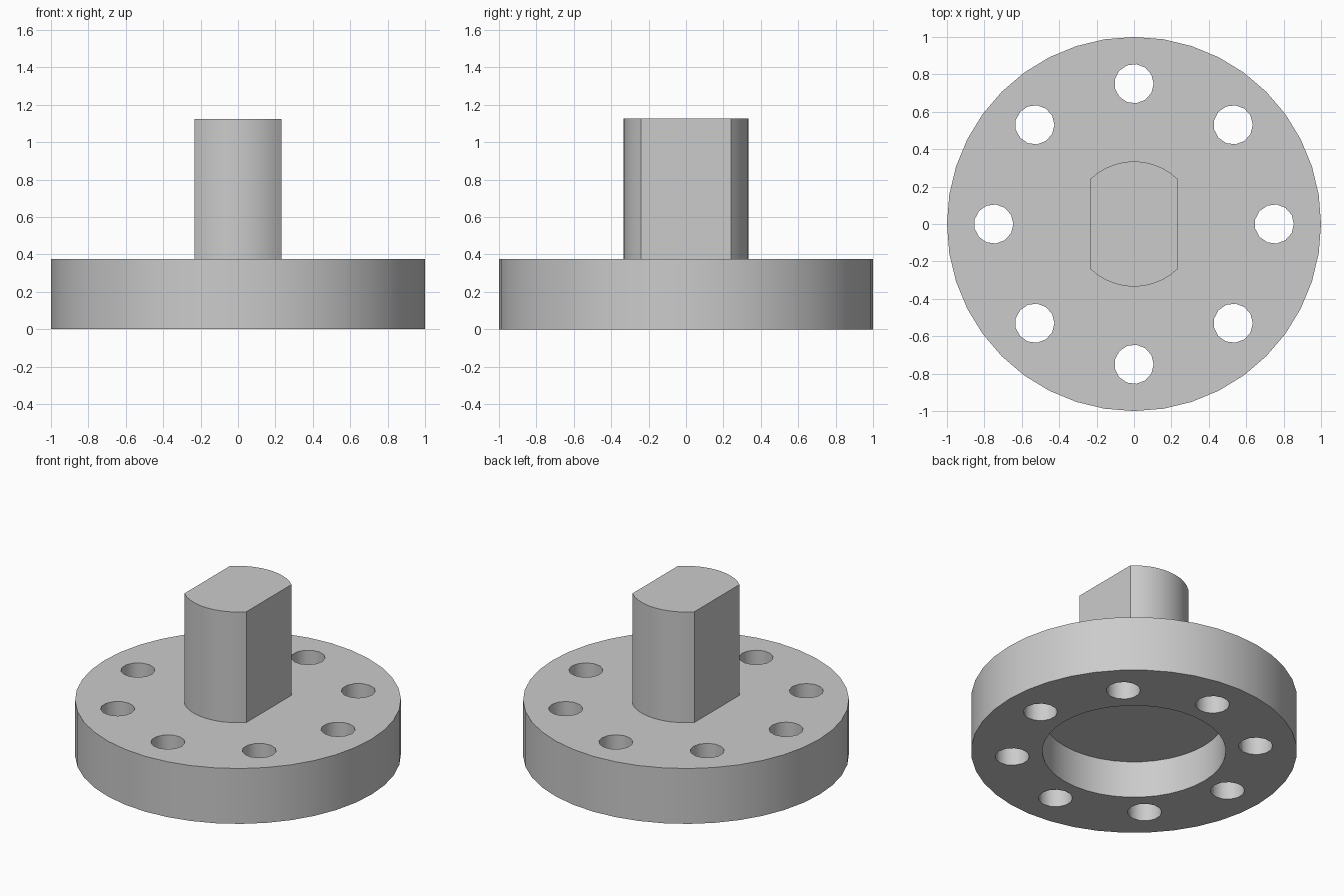
import bpy, bmesh
from math import cos, sin, pi, acos, radians

cube = bpy.data.objects.get("Cube")
if cube:
    bpy.data.objects.remove(cube, do_unlink=True)

GREY = 0.6
metal = bpy.data.materials.new("plain grey")
metal.use_nodes = True
metal.diffuse_color = (GREY, GREY, GREY, 1)
metal.node_tree.nodes["Principled BSDF"].inputs["Base Color"].default_value = (GREY, GREY, GREY, 1)


def prism(name, outline, z0, z1):
    """Extrude a flat outline upwards from z0 to z1."""
    bm = bmesh.new()
    base = bm.faces.new([bm.verts.new((x, y, z0)) for x, y in outline])
    top = bmesh.ops.extrude_face_region(bm, geom=[base])["geom"]
    bmesh.ops.translate(bm, vec=(0, 0, z1 - z0),
                        verts=[v for v in top if isinstance(v, bmesh.types.BMVert)])
    bmesh.ops.recalc_face_normals(bm, faces=bm.faces)
    mesh = bpy.data.meshes.new(name)
    bm.to_mesh(mesh)
    bm.free()
    mesh.materials.append(metal)
    obj = bpy.data.objects.new(name, mesh)
    bpy.context.collection.objects.link(obj)
    return obj


def circle(r, n, cx=0, cy=0):
    return [(cx + r * cos(2 * pi * i / n), cy + r * sin(2 * pi * i / n)) for i in range(n)]


def combine(target, other, operation):
    """Apply a boolean to the target and remove the helper."""
    mod = target.modifiers.new(operation, 'BOOLEAN')
    mod.operation, mod.object, mod.solver = operation, other, 'EXACT'
    bpy.context.view_layer.objects.active = target
    bpy.ops.object.modifier_apply(modifier=mod.name)
    bpy.data.objects.remove(other, do_unlink=True)


# Round flange
hub = prism("flanged_hub", circle(1.0, 40), 0, 0.375)

# Shaft with two flat sides, rooted in the flange
R, FLAT, STEPS = 0.335, 0.232, 10
a0 = acos(FLAT / R)
arc = [a0 + (pi - 2 * a0) * i / STEPS for i in range(STEPS + 1)]
outline = [(R * cos(a + turn), R * sin(a + turn)) for turn in (0, pi) for a in arc]
combine(hub, prism("shaft", outline, 0.32, 1.125), 'UNION')

# Recess in the underside
combine(hub, prism("recess_cutter", circle(0.563, 40), -0.2, 0.25), 'DIFFERENCE')

# Ring of bolt holes
for i in range(8):
    a = i * pi / 4
    hole = prism("bolt_hole_cutter", circle(0.105, 13, 0.75 * cos(a), 0.75 * sin(a)), -0.2, 0.6)
    combine(hub, hole, 'DIFFERENCE')

# Smooth round walls, sharp rims
bpy.ops.object.select_all(action='DESELECT')
hub.select_set(True)
bpy.context.view_layer.objects.active = hub
bpy.ops.object.shade_smooth_by_angle(angle=radians(35))
